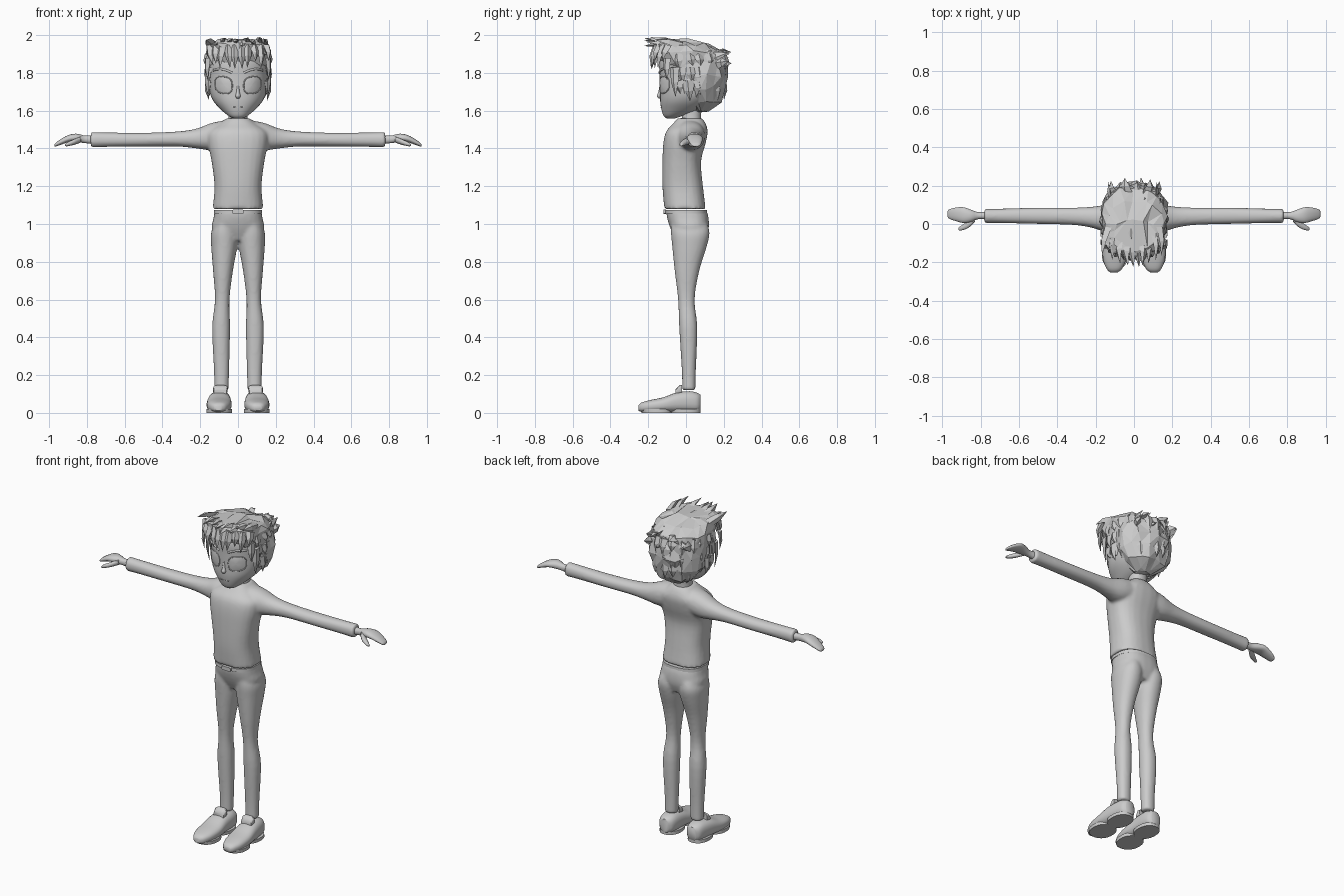
import bpy, bmesh, math, random
from mathutils import Vector
from mathutils.bvhtree import BVHTree

random.seed(4)
if "Cube" in bpy.data.objects:
    bpy.data.objects.remove(bpy.data.objects["Cube"])

grey = bpy.data.materials.new("plain grey")
grey.use_nodes = True
grey.diffuse_color = (.6, .6, .6, 1)
grey.node_tree.nodes["Principled BSDF"].inputs["Base Color"].default_value = grey.diffuse_color


def spline(rows, steps):
    """Smooth the list of cross-sections by Catmull-Rom interpolation."""
    out = []
    for i in range(len(rows) - 1):
        a, b, c, d = (rows[max(0, min(len(rows) - 1, i + k))] for k in (-1, 0, 1, 2))
        for s in range(steps):
            t = s / steps
            out.append([q + t / 2 * (r - p + t * (2 * p - 5 * q + 4 * r - s2 + t * (3 * (q - r) + s2 - p)))
                        for p, q, r, s2 in zip(a, b, c, d)])
    return out + [list(rows[-1])]


def tube(bm, axis, rows, sides=24, power=2.2, steps=4, flip=1):
    """Rows are: position on axis, then low and high of the two other directions."""
    rings = []
    for t, a0, a1, b0, b1 in spline(rows, steps):
        ring = []
        for k in range(sides):
            ang = math.tau * (k + .5) / sides
            u, v = (math.copysign(abs(f) ** (2 / power), f) for f in (math.cos(ang), math.sin(ang)))
            a, b = (a0 + a1 + u * (a1 - a0)) / 2, (b0 + b1 + v * (b1 - b0)) / 2
            x, y, z = {"x": (t, a, b), "y": (a, t, b), "z": (a, b, t)}[axis]
            ring.append(bm.verts.new((x * flip, y, z)))
        rings.append(ring)
    for low, high in zip(rings, rings[1:]):
        for k in range(sides):
            j = (k + 1) % sides
            bm.faces.new((low[k], low[j], high[j], high[k]))
    bm.faces.new(rings[0])
    bm.faces.new(rings[-1])


def pair(bm, *args, **options):
    for side in (1, -1):
        tube(bm, *args, flip=side, **options)


def finish(bm, name, smooth=True, fuse=0):
    bmesh.ops.recalc_face_normals(bm, faces=bm.faces)
    mesh = bpy.data.meshes.new(name)
    bm.to_mesh(mesh)
    mesh.materials.append(grey)
    obj = bpy.data.objects.new(name, mesh)
    bpy.context.collection.objects.link(obj)
    if fuse:
        remesh = obj.modifiers.new("fuse", "REMESH")
        remesh.mode, remesh.voxel_size, remesh.use_smooth_shade = "VOXEL", fuse, True
        soft = obj.modifiers.new("soften", "SMOOTH")
        soft.factor, soft.iterations = .5, 5
    elif smooth:
        bpy.ops.object.select_all(action="DESELECT")
        obj.select_set(True)
        bpy.context.view_layer.objects.active = obj
        bpy.ops.object.shade_smooth_by_angle(angle=math.radians(50))
    return obj


# Shirt: torso fused with both sleeves
bm = bmesh.new()
tube(bm, "z", [(1.08, -.135, .135, -.115, .105), (1.2, -.125, .125, -.125, .09),
               (1.33, -.14, .14, -.125, .08), (1.43, -.16, .16, -.12, .105),
               (1.49, -.155, .155, -.105, .115), (1.53, -.1, .1, -.07, .105),
               (1.56, -.06, .06, -.045, .085)], power=2.5)
pair(bm, "x", [(.06, -.06, .1, 1.4, 1.55), (.14, -.045, .1, 1.39, 1.535), (.22, -.02, .09, 1.4, 1.505),
               (.32, -.005, .085, 1.41, 1.49), (.5, .0, .085, 1.41, 1.483),
               (.7, .005, .08, 1.408, 1.485), (.78, .005, .08, 1.405, 1.487)])
finish(bm, "shirt", fuse=.009)

# Trousers: hips fused with both legs
bm = bmesh.new()
tube(bm, "z", [(.91, -.08, .08, -.05, .1), (.97, -.138, .138, -.08, .12),
               (1.03, -.13, .13, -.1, .12), (1.075, -.123, .123, -.105, .108)], power=2.5)
pair(bm, "z", [(.12, .05, .125, -.02, .05), (.22, .047, .127, -.022, .052),
               (.45, .042, .137, -.036, .06), (.6, .045, .122, -.042, .046),
               (.75, .027, .132, -.06, .07), (.88, .004, .142, -.073, .11),
               (.95, .002, .143, -.08, .125), (1.0, .01, .125, -.08, .115)])
finish(bm, "trousers", fuse=.009)

# Belt with buckle
bm = bmesh.new()
tube(bm, "z", [(1.055, -.128, .128, -.11, .113), (1.075, -.127, .127, -.11, .112)], power=2.5, steps=1)
tube(bm, "y", [(-.118, -.03, .03, 1.053, 1.077), (-.105, -.03, .03, 1.053, 1.077)], power=5, steps=1)
finish(bm, "belt")

# Hands with thumbs
bm = bmesh.new()
pair(bm, "x", [(.76, .022, .065, 1.422, 1.47), (.81, .025, .062, 1.428, 1.468), (.85, .01, .075, 1.432, 1.478),
               (.89, .005, .088, 1.434, 1.474), (.93, .015, .086, 1.422, 1.455),
               (.965, .028, .076, 1.41, 1.43), (.972, .04, .062, 1.41, 1.42)], sides=16)
pair(bm, "x", [(.83, .01, .045, 1.432, 1.465), (.865, -.022, .018, 1.42, 1.45),
               (.9, -.034, -.008, 1.412, 1.434), (.915, -.032, -.018, 1.412, 1.422)], sides=10)
finish(bm, "hands")

# Shoes, with soles, collars and tongues
bm = bmesh.new()
pair(bm, "y", [(-.252, .085, .125, .012, .04), (-.235, .063, .142, .005, .055),
               (-.19, .043, .16, .003, .068), (-.12, .033, .166, .003, .083),
               (-.05, .037, .16, .003, .108), (.02, .04, .15, .003, .115),
               (.06, .048, .14, .005, .106), (.078, .065, .122, .015, .095)], power=2.5)
finish(bm, "shoes")
bm = bmesh.new()
for y, x0, x1, tall in ((-.15, .03, .168, .0), (.0, .034, .158, .0)):
    pair(bm, "z", [(.0, x0, x1, y - .085, y + .078), (.02, x0, x1, y - .09, y + .078)], steps=1)
finish(bm, "soles")
bm = bmesh.new()
pair(bm, "y", [(-.055, .06, .128, .095, .125), (-.035, .055, .132, .1, .147), (-.022, .06, .128, .1, .147)],
     power=4, steps=1)
finish(bm, "tongues")

# Neck and head
bm = bmesh.new()
tube(bm, "z", [(1.5, -.06, .06, -.035, .085), (1.58, -.05, .05, -.02, .08), (1.68, -.055, .055, -.02, .1)])
finish(bm, "neck")
bm = bmesh.new()
tube(bm, "z", [(1.558, -.02, .02, -.1, -.06), (1.572, -.05, .05, -.118, -.02), (1.605, -.09, .09, -.13, .07),
               (1.65, -.13, .13, -.137, .13), (1.7, -.15, .15, -.138, .16), (1.78, -.157, .157, -.14, .18),
               (1.86, -.155, .155, -.14, .17), (1.93, -.12, .12, -.11, .13)], sides=40, steps=5)
head_surface = BVHTree.FromBMesh(bm)
finish(bm, "head")


def on_face(x, z, lift):
    hit = head_surface.ray_cast(Vector((x, -1, z)), Vector((0, 1, 0)))[0]
    return Vector((x, hit.y - lift, z))


def line(name, paths, thick, closed=False):
    curve = bpy.data.curves.new(name, "CURVE")
    curve.dimensions, curve.bevel_depth, curve.bevel_resolution = "3D", thick, 1
    for path in paths:
        strip = curve.splines.new("POLY")
        strip.points.add(len(path) - 1)
        strip.use_cyclic_u = closed
        for point, place in zip(strip.points, path):
            point.co = (*place, 1)
    curve.materials.append(grey)
    bpy.context.collection.objects.link(bpy.data.objects.new(name, curve))


# Eyes: gently domed patches with lid rims, and brows above
bm = bmesh.new()
rims, brows = [], []
for side in (1, -1):
    rings = []
    for r in (.05, .35, .65, .88, 1):
        ring = []
        for k in range(24):
            ang = math.tau * k / 24
            u, v = (math.copysign(abs(f) ** .75, f) for f in (math.cos(ang), math.sin(ang)))
            x = .076 + r * .046 * u
            z = 1.738 + r * .047 * v * (.9 if v > 0 else 1) + r * .006 * u
            ring.append(on_face(side * x, z, .002 + .005 * (1 - r * r)))
        rings.append([bm.verts.new(p) for p in ring])
    rims.append(ring)
    for low, high in zip(rings, rings[1:]):
        for k in range(24):
            bm.faces.new((low[k], low[k - 1], high[k - 1], high[k]))
    bm.faces.new(rings[0])
    brows.append([on_face(side * (.03 + .1 * t / 8), 1.8 + .02 * math.sin(t / 8 * 2.4), .002) for t in range(9)])
finish(bm, "eyes")
line("eye_rims", rims, .003, True)
line("eyebrows", brows, .006)
line("mouth", [[on_face(x / 100, 1.618 + abs(x) * .0008, 0) for x in range(-3, 4)]], .002)

# Nose
bm = bmesh.new()
tube(bm, "z", [(1.665, -.008, .008, -.146, -.12), (1.678, -.014, .014, -.155, -.12),
               (1.7, -.009, .009, -.147, -.12), (1.74, -.006, .006, -.139, -.12)], sides=12)
finish(bm, "nose")
bm = bmesh.new()

# Ears
pair(bm, "z", [(1.69, .13, .155, -.01, .03), (1.73, .14, .168, -.015, .045), (1.77, .14, .165, -.01, .04)], sides=10)
finish(bm, "ears")

# Collar with a shallow V at the front
collar = []
for k in range(32):
    ang = math.tau * k / 32
    front = max(0, -math.sin(ang)) ** 4
    collar.append((.066 * math.cos(ang), .018 + .07 * math.sin(ang) - .018 * front, 1.548 - .025 * front))
line("collar", [collar], .005, True)

# Hair mass: chunky, jittered and flat shaded
bm = bmesh.new()
tube(bm, "z", [(1.6, -.06, .06, .04, .12), (1.65, -.12, .12, .0, .185), (1.72, -.16, .16, -.03, .205),
               (1.79, -.172, .172, -.07, .215), (1.85, -.172, .172, -.14, .215), (1.91, -.172, .172, -.17, .19),
               (1.95, -.155, .155, -.175, .12), (1.972, -.11, .11, -.15, .03)], sides=18, steps=1)
for v in bm.verts:
    v.co += Vector([random.uniform(-.01, .01) for _ in range(3)])
bmesh.ops.triangulate(bm, faces=bm.faces)


def lock(root, tip, wide, thick=.02):
    """A faceted, bent spike of hair."""
    root, tip = Vector(root), Vector(tip)
    along = (tip - root).normalized()
    out = Vector((root.x, root.y - .02, (root.z - 1.8) * .8))
    across = along.cross(out).normalized()
    out = across.cross(along).normalized()
    rings = []
    for t, size in ((0, 1), (.5, .75)):
        mid = root.lerp(tip, t) + out * thick * t
        rings.append([bm.verts.new(mid + across * wide * a * size + out * thick * b * size)
                      for a, b in ((1, 0), (.1, 1), (-1, 0), (0, -1))])
    end = bm.verts.new(tip)
    bm.faces.new(rings[0])
    for k in range(4):
        bm.faces.new((rings[0][k], rings[0][k - 1], rings[1][k - 1], rings[1][k]))
        bm.faces.new((rings[1][k], rings[1][k - 1], end))


# Fringe hanging on the forehead, and a row jutting forward above it
for k in range(10):
    x = -.15 + k / 30
    rim = .06 * (x / .15) ** 2
    lock((x, -.155 + rim, 1.945), (x + random.uniform(-.02, .02), -.185 + rim, random.uniform(1.82, 1.87)), .025)
    lock((x * .9, -.08 + rim, 1.945), (x + random.uniform(-.02, .02), -.225 + rim,
         random.uniform(1.94, 1.99)), .028)
# Crown locks sweeping backward
for row in range(4):
    for k in range(5):
        x = (k - 2) * .06 + random.uniform(-.015, .015)
        y = -.12 + row * .08
        z = 1.965 - row * .02 - 1.5 * x * x
        lock((x, y, z - .02), (x * 1.1, y + .1, z + random.uniform(-.005, .02)), .035, .012)
# Side and back locks
for ring, (z, drop) in enumerate(((1.9, .08), (1.83, .09), (1.76, .09))):
    for k in range(13):
        ang = math.radians(-18 + 18 * k + random.uniform(-4, 4))
        x, y = .165 * math.cos(ang), .02 + .185 * math.sin(ang)
        shrink = 1.03 - .05 * ring
        lock((x * .97, y * .97, z), (x * shrink, y * shrink + .01, z - drop + random.uniform(-.02, .02)), .03, .015)
# Flicks at the back of the crown and sideburns
for x, z in ((-.1, 1.87), (-.04, 1.9), (.03, 1.84), (.07, 1.89), (.11, 1.85)):
    lock((x, .16, z), (x * 1.2, .25 - abs(x) * .25, z + .01), .035)
for side in (1, -1):
    lock((side * .163, -.06, 1.83), (side * .158, -.055, 1.67), .028, .012)
    lock((side * .16, -.1, 1.88), (side * .16, -.1, 1.76), .025, .012)
finish(bm, "hair", smooth=False)
